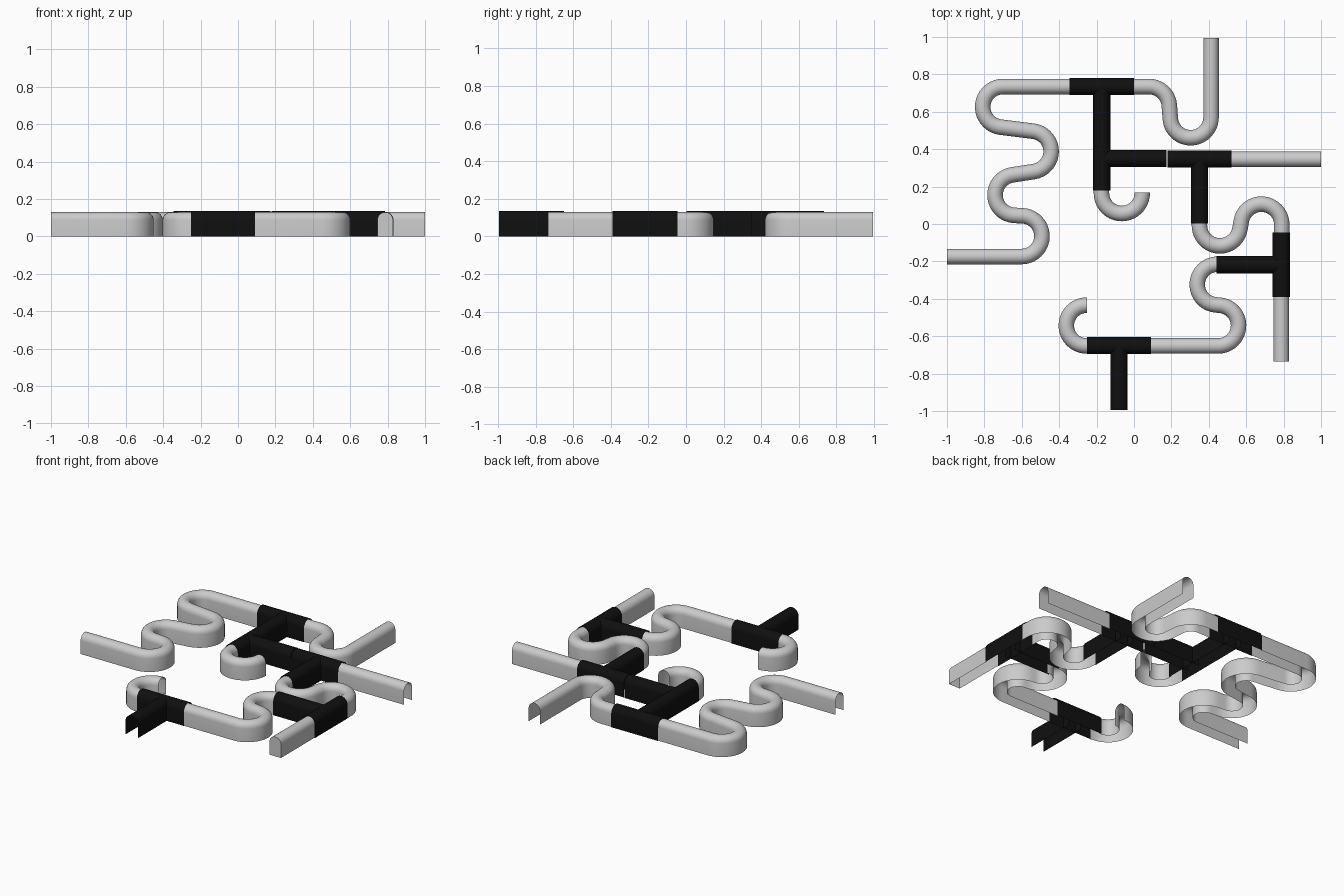
import bpy, bmesh, math
from mathutils import Vector

if "Cube" in bpy.data.objects:
    bpy.data.objects.remove(bpy.data.objects["Cube"])

R = 0.109          # bend radius of every curved channel
CCW, CW = 1, -1


def material(name, value):
    m = bpy.data.materials.new(name)
    m.use_nodes = True
    color = (value, value, value, 1)
    m.diffuse_color = color
    m.node_tree.nodes["Principled BSDF"].inputs["Base Color"].default_value = color
    return m


GREY = material("light grey", 0.6)
BLACK = material("black", 0.005)


def arch(half, height, steps=12):
    """Open-bottomed arch section, from left foot to right foot."""
    spring = height - half
    pts = [(half, 0)]
    for k in range(steps + 1):
        a = math.pi * k / steps
        pts.append((half * math.cos(a), spring + half * math.sin(a)))
    return pts + [(-half, 0)]


def belt_path(start, bends, end):
    """Centre line running tangent to each bend circle in turn."""
    stops = [(Vector(start), 0)]
    stops += [(Vector((x, y)), turn * R) for x, y, turn in bends]
    stops.append((Vector(end), 0))
    headings = []
    for (p, rp), (q, rq) in zip(stops, stops[1:]):
        d = q - p
        lean = max(-1, min(1, (rp - rq) / d.length))
        headings.append(math.atan2(d.y, d.x) + math.asin(lean))
    pts = [stops[0][0]]
    for (c, r), a, b in zip(stops[1:-1], headings, headings[1:]):
        sign = 1 if r > 0 else -1
        sweep = sign * (((b - a) * sign) % math.tau)
        n = max(2, round(abs(sweep) / math.radians(9)))
        for k in range(n + 1):
            t = a + sweep * k / n
            pts.append(c + r * Vector((math.sin(t), -math.cos(t))))
    pts.append(stops[-1][0])
    return [p for i, p in enumerate(pts) if i == 0 or (p - pts[i - 1]).length > 1e-4]


def sweep_section(bm, path, section, cap_end=False):
    rows = []
    for i, p in enumerate(path):
        u = (path[min(i + 1, len(path) - 1)] - path[max(i - 1, 0)]).normalized()
        if 0 < i < len(path) - 1:
            u = ((path[i + 1] - p).normalized() + (p - path[i - 1]).normalized()).normalized()
        left = Vector((-u.y, u.x))
        rows.append([bm.verts.new((*(p + left * s), z)) for s, z in section])
    for r0, r1 in zip(rows, rows[1:]):
        for j in range(len(section) - 1):
            bm.faces.new((r0[j], r0[j + 1], r1[j + 1], r1[j]))
    if cap_end:
        bm.faces.new(rows[-1])


def finish(bm, name, mat):
    me = bpy.data.meshes.new(name)
    bm.to_mesh(me)
    bm.free()
    me.materials.append(mat)
    ob = bpy.data.objects.new(name, me)
    bpy.context.collection.objects.link(ob)
    for f in me.polygons:
        f.use_smooth = True
    me.set_sharp_from_angle(angle=math.radians(40))


def channel(name, start, bends, end, cap=False):
    bm = bmesh.new()
    sweep_section(bm, belt_path(start, bends, end), arch(0.0415, 0.129), cap)
    finish(bm, name, GREY)


def tee(name, center, stem):
    """Bar of a T joint with its stem pointing along the given direction."""
    c, s = Vector(center), Vector(stem)
    side = Vector((-s.y, s.x)) * 0.172
    bm = bmesh.new()
    section = arch(0.046, 0.136)
    sweep_section(bm, [c - side, c + side], section)
    sweep_section(bm, [c, c + s * 0.345], section)
    finish(bm, name, BLACK)


# Curved and straight grey channels
channel("left_snake_channel", (-1, -0.174),
        [(-0.601, -0.065, CCW), (-0.634, 0.155, CW), (-0.552, 0.388, CCW), (-0.70, 0.626, CW)],
        (-0.34, 0.735))
channel("back_bend_channel", (-0.01, 0.735),
        [(0.08, 0.626, CW), (0.303, 0.57, CCW)], (0.412, 0.995))
channel("centre_hook_channel", (-0.174, 0.19), [(-0.065, 0.165, CCW)], (0.044, 0.168))
channel("right_bend_channel", (0.35, 0.01),
        [(0.459, -0.008, CCW), (0.681, -0.003, CW)], (0.79, -0.06))
channel("right_end_channel", (0.787, -0.38), [], (0.787, -0.735), cap=True)
channel("front_bend_channel", (0.46, -0.215),
        [(0.447, -0.324, CCW), (0.45, -0.543, CW)], (0.08, -0.652))
channel("front_hook_channel", (-0.24, -0.652), [(-0.253, -0.543, CW)], (-0.25, -0.434))
channel("side_exit_channel", (0.51, 0.347), [], (1, 0.347))

# Black T joints
tee("back_joint", (-0.172, 0.735), (0, -1))
tee("centre_joint", (-0.172, 0.35), (1, 0))
tee("side_joint", (0.35, 0.347), (0, -1))
tee("right_joint", (0.787, -0.218), (-1, 0))
tee("front_joint", (-0.08, -0.65), (0, -1))
